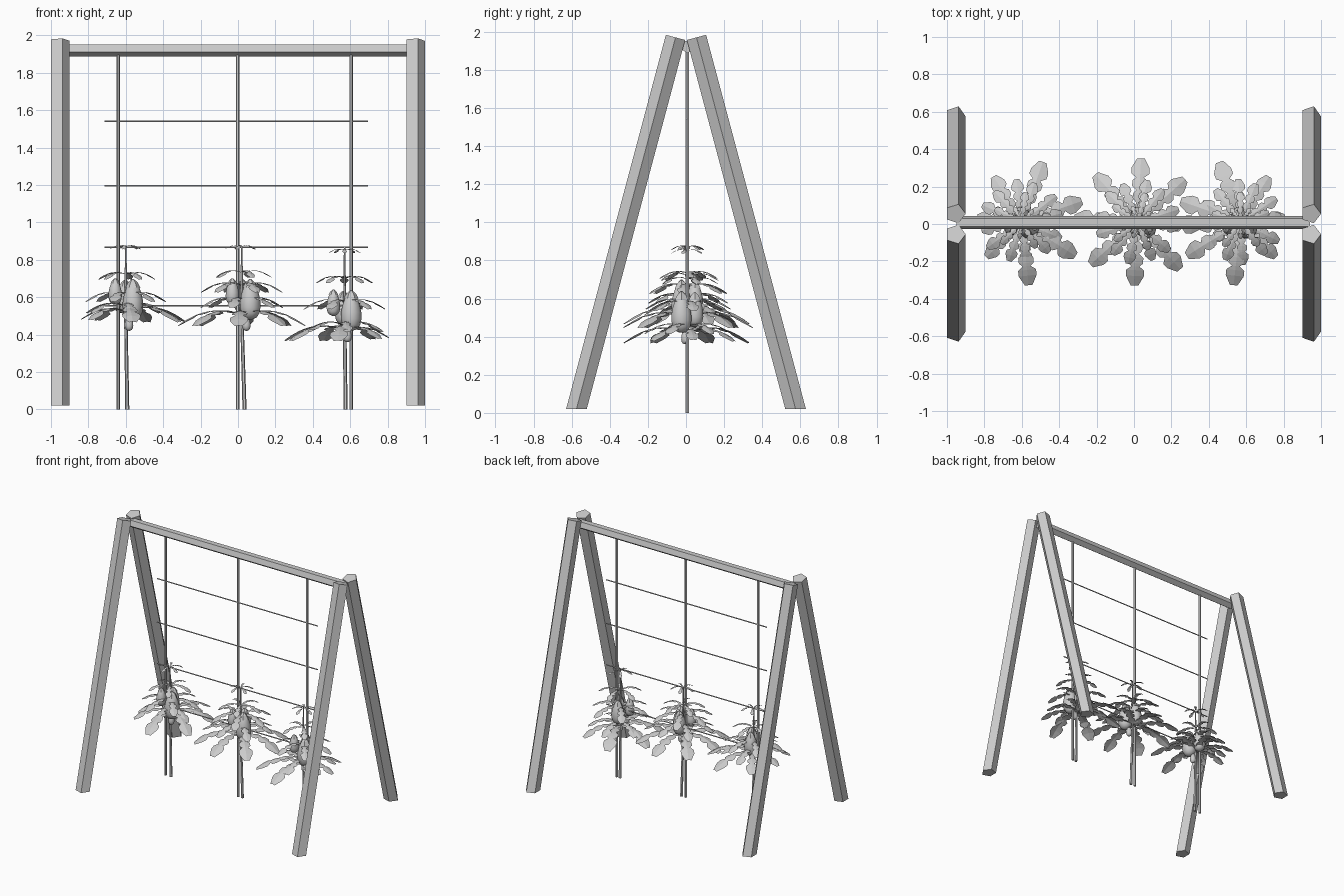
import bpy, bmesh
from math import sin, cos, tau, pi, radians
from mathutils import Vector as V

if "Cube" in bpy.data.objects:
    bpy.data.objects.remove(bpy.data.objects["Cube"])


def finish(name, bm, smooth=False):
    me = bpy.data.meshes.new(name)
    bm.to_mesh(me)
    bm.free()
    for p in me.polygons:
        p.use_smooth = smooth
    ob = bpy.data.objects.new(name, me)
    bpy.context.collection.objects.link(ob)
    return ob


def tube(bm, pts, radii, n, ref, flat_z=None):
    """Skin n-sided rings along a path; flat_z slides the first ring to a level cut."""
    pts = [V(p) for p in pts]
    axis = (pts[-1] - pts[0]).normalized()
    u = V(ref)
    u = (u - axis * u.dot(axis)).normalized()
    w = axis.cross(u)
    rings = []
    for p, r in zip(pts, radii):
        rings.append([bm.verts.new(p + (u * cos(i * tau / n) + w * sin(i * tau / n)) * r)
                      for i in range(n)])
    if flat_z is not None:
        for v in rings[0]:
            v.co += axis * ((flat_z - v.co.z) / axis.z)
    for a, b in zip(rings, rings[1:]):
        for i in range(n):
            bm.faces.new((a[i], a[(i + 1) % n], b[(i + 1) % n], b[i]))
    bm.faces.new(rings[0][::-1])
    bm.faces.new(rings[-1])


def rod(name, a, b, r, n, ref, flat_z=None):
    bm = bmesh.new()
    tube(bm, (a, b), (r, r), n, ref, flat_z)
    return finish(name, bm)


X, Z = V((1, 0, 0)), V((0, 0, 1))

# A-frame legs and top beam, all five-sided
for x, side in ((-0.955, "left"), (0.945, "right")):
    for s, end in ((-1, "front"), (1, "back")):
        rod(f"{end}_{side}_leg", (x, s * 0.575, 0.02), (x, s * 0.055, 1.97), 0.055, 5, X, 0.02)
rod("top_beam", (-0.95, 0.008, 1.922), (0.94, 0.008, 1.922), 0.036, 5, -Z)

# Support poles and horizontal wires
for i, x in enumerate((-0.64, -0.002, 0.605), 1):
    rod(f"support_pole_{i}", (x, 0.006, 0), (x, 0.006, 1.9), 0.01, 6, X)
for i, z in enumerate((0.553, 0.866, 1.194, 1.54), 1):
    rod(f"wire_{i}", (-0.715, 0.006, z), (0.695, 0.006, z), 0.0045, 5, Z)

# Leaf outline (midrib distance, half width): four growing lobes with notches between
LEAF = [(0, .012)]
for k in range(4):
    t = .1 + .2 * k
    LEAF += [(t, .02 + .014 * k), (t + .06, .07 + .024 * k), (t + .15, .07 + .024 * k)]
LEAF += [(1, .06)]


def leaf(bm, base, ang, ln):
    d, side = V((cos(ang), sin(ang), 0)), V((-sin(ang), cos(ang), 0))
    rows = []
    for t, w in LEAF:
        mid = base + (d * t + Z * (.45 * t - .6 * t * t)) * ln
        rows.append([bm.verts.new(mid + (side * k - Z * abs(k) / 5) * w * ln)
                     for k in (-1, 0, 1)])
    for a, b in zip(rows, rows[1:]):
        for i in (0, 1):
            bm.faces.new((a[i], b[i], b[i + 1], a[i + 1]))


def fruit(bm, base, h):
    """Pear shape: a stretched sphere that narrows upward."""
    angs = [pi * (i + .3) / 8.6 for i in range(9)]
    ts = [(1 - cos(a)) / 2 for a in angs]
    tube(bm, [base + Z * t * h for t in ts],
         [h * .3 * sin(a) ** .8 * (1.1 - .4 * t) for a, t in zip(angs, ts)], 10, X)


def calyx(bm, base, h):
    tube(bm, [base + Z * t * h for t in (.86, .99, 1.08)], [h * r for r in (.2, .13, .03)], 6, X)


# Each plant: x, stem lean, fruit height, first leaf angle, leaves in lowest whorl,
# outward side (leaves grow shorter towards the frame legs), whorl heights
PLANTS = ((-0.592, -0.008, .48, 122, 7, -1, (.52, .55, .61, .72, .87)),
          (0.035, -0.015, .48, 42, 8, 0, (.50, .58, .66, .73, .87)),
          (0.575, -0.005, .42, 58, 7, 1, (.42, .45, .57, .70, .85)))
LENGTHS = (.34, .23, .22, .16, .09)
FRUITS = (((.03, -.03, 0), .2), ((-.065, -.03, .08), .13),
          ((-.01, .04, .03), .17), ((.01, -.01, -.06), .08))

for i, (x, lean, fz, start, count, out, heights) in enumerate(PLANTS, 1):
    # Stem, tapering towards the top
    root = V((x, 0.006, 0))
    bm = bmesh.new()
    tube(bm, [root, root + V((lean, 0, .5)), root + V((lean, 0, .87))], (.011, .009, .004), 6, X)
    finish(f"stem_{i}", bm)
    # Whorls of drooping leaves, smaller and fewer towards the top
    bm = bmesh.new()
    for k, (z, ln) in enumerate(zip(heights, LENGTHS)):
        n = count if k == 0 else 6 if k < 3 else 5
        for j in range(n):
            a = radians(start + 35 * k) + tau * j / n
            trim = 1 - .3 * max(0, out * cos(a)) if k == 0 else 1
            leaf(bm, root + V((lean, 0.005, z)), a, ln * trim)
    finish(f"leaves_{i}", bm)
    # Hanging fruits and their caps
    bm, caps = bmesh.new(), bmesh.new()
    for offset, h in FRUITS:
        base = root + V(offset) + Z * fz
        fruit(bm, base, h)
        calyx(caps, base, h)
    finish(f"fruits_{i}", bm, True)
    finish(f"fruit_caps_{i}", caps)
